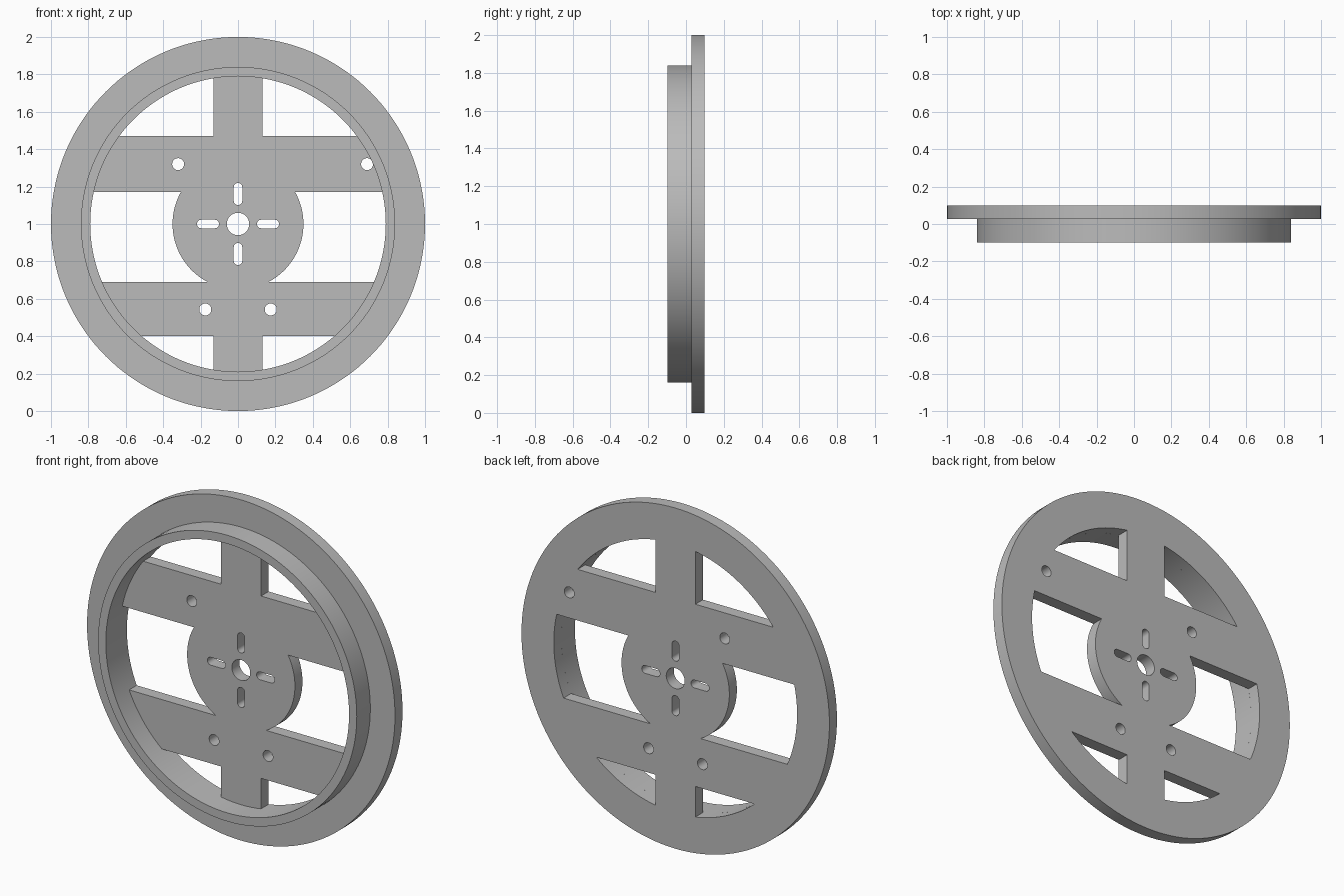
import bpy
from math import sin, cos, asin, acos, pi, sqrt, radians

cube = bpy.data.objects.get("Cube")
if cube:
    bpy.data.objects.remove(cube, do_unlink=True)

grey = bpy.data.materials.new("plain grey")
grey.use_nodes = True
colour = (0.5, 0.5, 0.5, 1)
grey.diffuse_color = colour
grey.node_tree.nodes["Principled BSDF"].inputs["Base Color"].default_value = colour

OPENING = 0.79      # inner radius of the rim
HUB = 0.35          # hub disc radius
SPOKE = 0.13        # half width of the upright spoke
BEAM_TOP, BEAM_LOW = (0.17, 0.47), (-0.60, -0.31)
BACK, SEAM, FRONT = 0.098, 0.028, -0.098


def arc(r, a, b, steps=40, cx=0, cy=0):
    return [(cx + r * cos(a + (b - a) * i / steps),
             cy + r * sin(a + (b - a) * i / steps)) for i in range(steps + 1)]


def circle(r, cx=0, cy=0, steps=144):
    return arc(r, 0, 2 * pi, steps, cx, cy)[:-1]


def slot(angle, dist=0.16, half=0.036, r=0.023):
    # rounded slot pointing out from the centre
    pts = arc(r, -pi / 2, pi / 2, 12, dist + half) + arc(r, pi / 2, 3 * pi / 2, 12, dist - half)
    c, s = cos(angle), sin(angle)
    return [(x * c - y * s, x * s + y * c) for x, y in pts]


def extrude_outline(name, loops, y_front, y_back):
    # filled flat outline with holes, given thickness and stood upright
    curve = bpy.data.curves.new(name, "CURVE")
    curve.dimensions = "2D"
    curve.fill_mode = "BOTH"
    curve.extrude = (y_back - y_front) / 2
    for loop in loops:
        spline = curve.splines.new("POLY")
        spline.points.add(len(loop) - 1)
        for point, (x, y) in zip(spline.points, loop):
            point.co = (x, y, 0, 1)
        spline.use_cyclic_u = True
    obj = bpy.data.objects.new(name, curve)
    bpy.context.collection.objects.link(obj)
    obj.rotation_euler.x = pi / 2
    obj.location = (0, (y_front + y_back) / 2, 1)
    curve.materials.append(grey)
    bpy.ops.object.select_all(action="DESELECT")
    obj.select_set(True)
    bpy.context.view_layer.objects.active = obj
    bpy.ops.object.convert(target="MESH")
    # weld the caps to the walls
    bpy.ops.object.mode_set(mode="EDIT")
    bpy.ops.mesh.select_all(action="SELECT")
    bpy.ops.mesh.remove_doubles(threshold=0.0001)
    bpy.ops.mesh.normals_make_consistent(inside=False)
    bpy.ops.object.mode_set(mode="OBJECT")
    bpy.ops.object.shade_smooth_by_angle(angle=radians(30))


# Windows on one side, between rim, beams, spoke and hub
top_window = arc(OPENING, asin(BEAM_TOP[1] / OPENING), acos(SPOKE / OPENING)) + [(SPOKE, BEAM_TOP[1])]
low_window = arc(OPENING, asin(BEAM_LOW[0] / OPENING), -acos(SPOKE / OPENING)) + [(SPOKE, BEAM_LOW[0])]
mid_window = (arc(OPENING, asin(BEAM_LOW[1] / OPENING), asin(BEAM_TOP[0] / OPENING))
              + arc(HUB, asin(BEAM_TOP[0] / HUB), asin(BEAM_LOW[1] / HUB)))
windows = [[(side * x, y) for x, y in w]
           for w in (top_window, mid_window, low_window) for side in (1, -1)]

# Bolt holes, centre bore and slots
bolts = [circle(0.032, x, y, 32) for x, y in
         ((-0.32, 0.32), (0.69, 0.32), (-0.175, -0.457), (0.175, -0.457))]
slots = [slot(i * pi / 2) for i in range(4)]

extrude_outline("wheel_plate", [circle(1), circle(0.06, steps=48)] + windows + bolts + slots, SEAM, BACK)

# Raised flange on the front
extrude_outline("front_flange_ring", [circle(0.84), circle(OPENING)], FRONT, SEAM)
